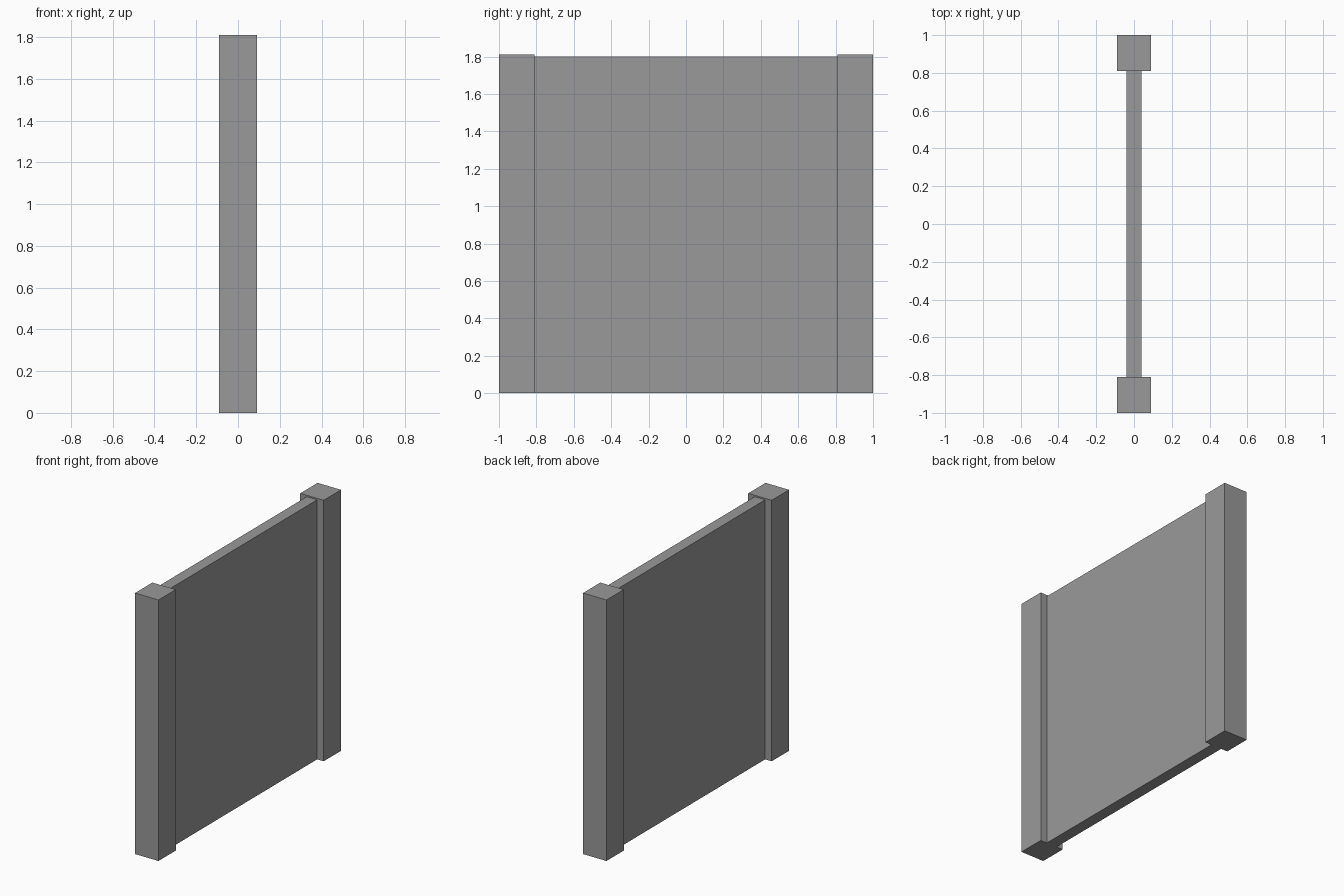
import bpy

# Remove the default cube
cube = bpy.data.objects.get("Cube")
if cube:
    bpy.data.objects.remove(cube, do_unlink=True)

HEIGHT = 1.81
POST_WIDTH, POST_DEPTH = 0.18, 0.19
PANEL_WIDTH, PANEL_HEIGHT = 0.08, 1.80

grey = bpy.data.materials.new("grey")
grey.use_nodes = True
colour = (0.32, 0.32, 0.32, 1)
grey.diffuse_color = colour
grey.node_tree.nodes["Principled BSDF"].inputs["Base Color"].default_value = colour


def box(name, size, y):
    """Flat-faced box standing on the ground."""
    bpy.ops.mesh.primitive_cube_add(size=1, location=(0, y, size[2] / 2))
    obj = bpy.context.object
    obj.name = name
    obj.scale = size
    bpy.ops.object.transform_apply(location=False, rotation=False, scale=True)
    obj.data.materials.append(grey)
    return obj


# End posts
for name, side in (("front_post", -1), ("back_post", 1)):
    box(name, (POST_WIDTH, POST_DEPTH, HEIGHT), side * (1 - POST_DEPTH / 2))

# Thin panel between the posts
box("wall_panel", (PANEL_WIDTH, 2 - 2 * POST_DEPTH, PANEL_HEIGHT), 0)
